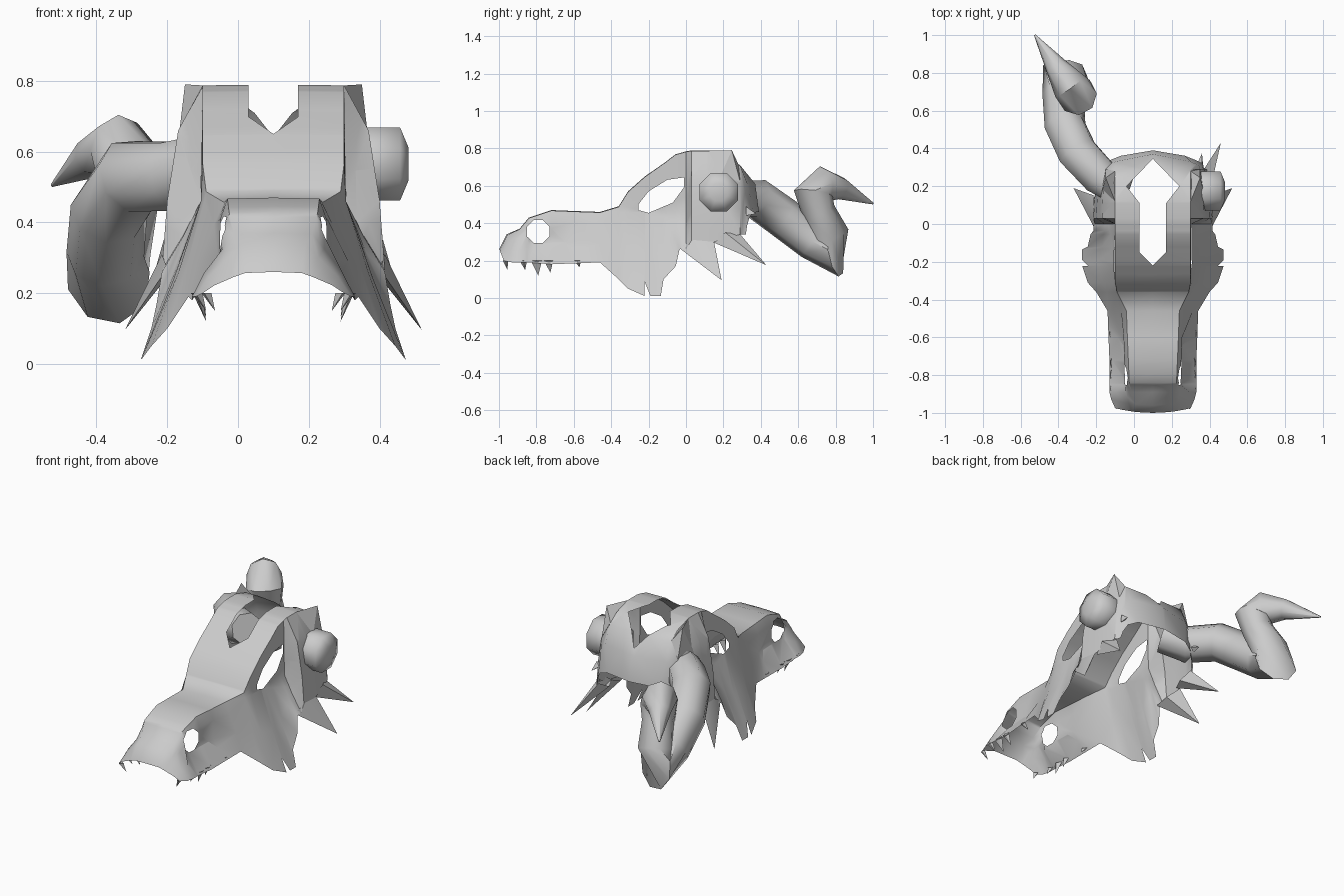
import bpy, bmesh, math
from mathutils import Vector

if "Cube" in bpy.data.objects:
    bpy.data.objects.remove(bpy.data.objects["Cube"])

CX = 0.1  # skull centre line
bone = bpy.data.materials.new("bone_grey")
bone.diffuse_color = (0.6, 0.6, 0.6, 1)
bone.use_nodes = True
bone.node_tree.nodes["Principled BSDF"].inputs["Base Color"].default_value = bone.diffuse_color


def lerp(a, b, t):
    return a + (b - a) * t


def finish(bm, name, angle=40):
    me = bpy.data.meshes.new(name)
    bm.to_mesh(me)
    bm.free()
    me.materials.append(bone)
    ob = bpy.data.objects.new(name, me)
    bpy.context.collection.objects.link(ob)
    bpy.ops.object.select_all(action='DESELECT')
    ob.select_set(True)
    bpy.context.view_layer.objects.active = ob
    bpy.ops.object.shade_smooth_by_angle(angle=math.radians(angle))
    return ob


def cut_hole(bm, poly, axes, keep):
    """Remove a convex outline, projected along the third axis."""
    inside = [f for f in bm.faces if keep(f.calc_center_median())]
    a, b = axes
    area = sum(p[0] * q[1] - p[1] * q[0] for p, q in zip(poly, poly[1:] + poly[:1]))
    if area < 0:
        poly = poly[::-1]
    for p, q in zip(poly, poly[1:] + poly[:1]):
        co, no = Vector(), Vector()
        co[a], co[b] = p
        no[a], no[b] = q[1] - p[1], p[0] - q[0]
        geom = set(inside)
        for f in inside:
            geom.update(f.edges)
            geom.update(f.verts)
        res = bmesh.ops.bisect_plane(bm, geom=list(geom), plane_co=co, plane_no=no, dist=1e-5)
        faces = {g for g in res['geom'] if isinstance(g, bmesh.types.BMFace)}
        inside = [f for f in faces if (f.calc_center_median() - co).dot(no) < 0]
    bmesh.ops.delete(bm, geom=inside, context='FACES')


def tube(name, path, sides=8, angle=50):
    """Loft rings of given radius along a bent path."""
    bm = bmesh.new()
    pts = [Vector(p[:3]) for p in path]
    rings, up = [], Vector((0, 0, 1))
    for i, p in enumerate(pts):
        t = (pts[min(i + 1, len(pts) - 1)] - pts[max(i - 1, 0)]).normalized()
        up = (up - t * up.dot(t)).normalized()
        side = t.cross(up)
        r = path[i][3]
        rings.append([bm.verts.new(p + r * (math.cos(a) * side + math.sin(a) * up))
                      for a in [(k + 0.5) * math.tau / sides for k in range(sides)]])
    for r0, r1 in zip(rings, rings[1:]):
        for k in range(sides):
            n = (k + 1) % sides
            bm.faces.new((r0[k], r0[n], r1[n], r1[k]))
    bm.faces.new(rings[-1])
    bm.faces.new(rings[0][::-1])
    bmesh.ops.recalc_face_normals(bm, faces=bm.faces[:])
    return finish(bm, name, angle)


def spikes(name, items):
    """Pointed pieces on both sides: base points and a tip, in half-width coordinates."""
    bm = bmesh.new()
    for base, tip in items:
        for s in (-1, 1):
            vs = [bm.verts.new((CX + s * x, y, z)) for x, y, z in base]
            t = bm.verts.new((CX + s * tip[0], tip[1], tip[2]))
            for k in range(len(vs)):
                bm.faces.new((vs[k], vs[(k + 1) % len(vs)], t))
    bmesh.ops.recalc_face_normals(bm, faces=bm.faces[:])
    return finish(bm, name, 30)


# Skull shell: y, crown height, crown half-width, rim half-width, rim height
sections = [
    (-1.00, .26, .08, .20, .20), (-0.96, .34, .09, .22, .19), (-0.89, .37, .11, .23, .19),
    (-0.84, .43, .125, .23, .19), (-0.72, .47, .13, .23, .18), (-0.60, .465, .135, .235, .185),
    (-0.46, .46, .14, .24, .19), (-0.36, .49, .19, .30, .10), (-0.31, .57, .20, .345, .05),
    (-0.22, .65, .20, .375, .01), (-0.135, .71, .20, .375, .01), (-0.12, .72, .20, .345, .10),
    (-0.055, .77, .20, .33, .17), (-0.035, .775, .20, .315, .26), (0, .785, .20, .315, .265),
    (0.03, .79, .20, .315, .27), (0.12, .79, .20, .31, .29), (0.22, .76, .20, .30, .32),
    (0.29, .71, .20, .285, .34), (0.37, .61, .20, .27, .34), (0.39, .46, .17, .265, .34),
]


def half_section(y, crown, w1, w4, z4):
    """Crown edge, two side points and rim."""
    if -.85 < y < -.5:          # upright nostril wall above a flared lip
        w2, z2, w3, z3 = w1 + .02, crown - .06, w1 + .022, lerp(crown, z4, .6)
    elif -.4 < y < .01:         # upright eye wall above a flared jaw
        w2, z2 = w1 + .005, min(crown - .03, .46)
        w3, z3 = lerp(w1, w4, .48), lerp(z2, z4, .5)
    else:                       # plain nose tip and swollen braincase
        f2, f3 = (.28, .72) if y < 0 else (.6, .87)
        w2, z2 = lerp(w1, w4, f2), lerp(crown, z4, .25)
        w3, z3 = lerp(w1, w4, f3), lerp(crown, z4, .63)
    return [(w1, crown - .003), (w2, z2), (w3, z3), (w4, z4)]


bm = bmesh.new()
rows = []
for sec in sections:
    y, half = sec[0], half_section(*sec)
    bend = .025 if y < -.95 else -.04 if y > .35 else 0
    prof = [(-w, z) for w, z in half[::-1]] + [(0, sec[1])] + half
    rows.append([bm.verts.new((CX + w, y + bend * (w / .2) ** 2, z)) for w, z in prof])
for r0, r1 in zip(rows, rows[1:]):
    for k in range(len(r0) - 1):
        bm.faces.new((r0[k], r0[k + 1], r1[k + 1], r1[k]))
# eye sockets
cut_hole(bm, [(-.255, .47), (-.20, .455), (-.07, .51), (-.012, .59), (-.01, .645),
              (-.10, .632), (-.20, .57), (-.255, .50)], (1, 2),
         lambda c: -.45 < c.y < .1)
# nostrils
cut_hole(bm, [(-.79 + .066 * math.cos(k * math.tau / 8 + .4),
               .355 + .066 * math.sin(k * math.tau / 8 + .4)) for k in range(8)], (1, 2),
         lambda c: c.y < -.5)
# notches between jaw points
cut_hole(bm, [(-.222, .09), (-.222, -.05), (-.19, -.05), (-.19, .01)], (1, 2),
         lambda c: -.4 < c.y < 0)
# crown opening, a slot that widens at the back
cut_hole(bm, [(CX - .07, -.15), (CX, -.22), (CX + .07, -.15), (CX + .07, .11), (CX - .07, .11)],
         (0, 1), lambda c: c.z > .55)
cut_hole(bm, [(CX - .07, .11), (CX + .07, .11), (CX + .14, .20), (CX, .345), (CX - .14, .20)],
         (0, 1), lambda c: c.z > .55)
bmesh.ops.recalc_face_normals(bm, faces=bm.faces[:])
finish(bm, "skull", 45)

# Long twisted horn and broken horn stub
tube("long_horn", [
    (-.06, .17, .57, .09), (-.18, .25, .53, .105), (-.30, .38, .53, .11), (-.365, .52, .43, .11),
    (-.375, .68, .31, .11), (-.365, .80, .235, .125), (-.345, .775, .33, .10),
    (-.315, .71, .46, .09), (-.30, .68, .56, .105), (-.34, .73, .61, .095),
    (-.41, .83, .585, .06), (-.525, 1.0, .505, .005)])
tube("broken_horn", [(.28, .175, .565, .09), (.36, .175, .565, .112),
                     (.458, .175, .565, .112), (.482, .175, .565, .05)], 8, 80)

# Cheek spikes, rear spikes and brow points
spikes("cheek_spikes", [
    ([(.30, -.04, .27), (.315, .04, .31), (.31, .15, .30), (.28, .07, .27)], (.42, .19, .095)),
    ([(.29, .14, .30), (.31, .21, .35), (.27, .29, .34), (.25, .22, .30)], (.36, .43, .175)),
])
spikes("brow_points", [
    ([(.20, .12, .787), (.27, .17, .62), (.25, .29, .62), (.20, .28, .715)], (.25, .245, .79)),
])
# Small ragged points along the back edge
spikes("back_points", [
    ([(.26, .32, .49), (.265, .32, .44), (.24, .33, .46)], (.26, .375, .45))])
# Upper teeth
spikes("teeth", [
    ([(x, y - w, .20), (x + .008, y, .20), (x, y + w, .20), (x - .02, y, .20)],
     (x - .03, y + .01, z))
    for x, y, w, z in ((.195, -.965, .015, .15), (.22, -.87, .02, .15), (.22, -.80, .03, .12),
                       (.22, -.735, .025, .135), (.225, -.58, .02, .165))])
